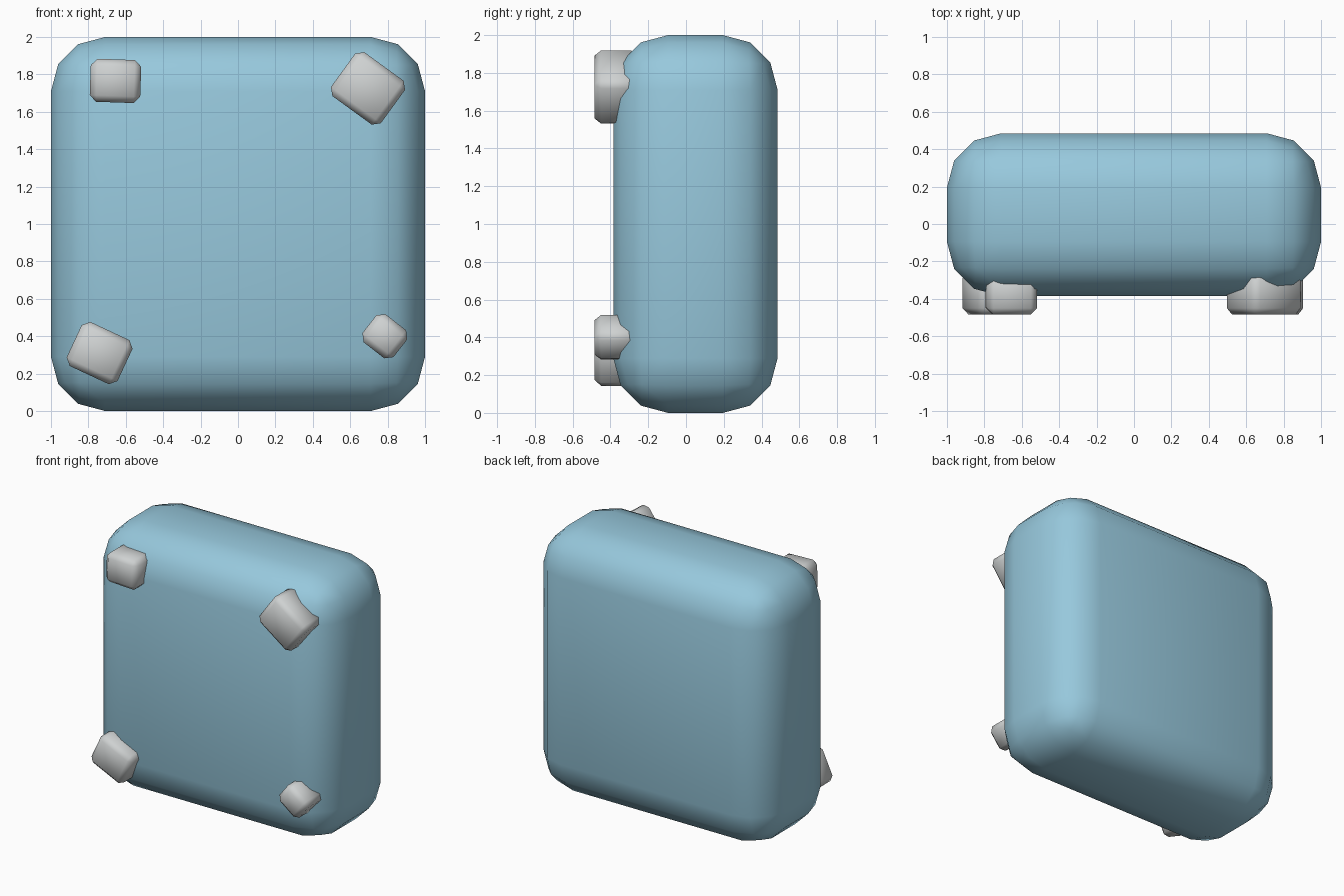
import bpy, math
from mathutils import Matrix, Vector

if "Cube" in bpy.data.objects:
    bpy.data.objects.remove(bpy.data.objects["Cube"])


def material(name, rgb):
    m = bpy.data.materials.new(name)
    m.diffuse_color = (*rgb, 1)
    m.use_nodes = True
    m.node_tree.nodes["Principled BSDF"].inputs["Base Color"].default_value = m.diffuse_color
    return m


BLUE = material("soft blue", (0.31, 0.58, 0.72))
GREY = material("pale stone grey", (0.62, 0.64, 0.64))


def rounded_box(name, center, size, bevel, segments, mat, tilt=0, smooth=180):
    """Bevelled box, tilted about the y axis."""
    bpy.ops.mesh.primitive_cube_add(size=1)
    ob = bpy.context.object
    ob.name = name
    ob.data.transform(Matrix.Diagonal((*size, 1)))
    ob.data.materials.append(mat)
    mod = ob.modifiers.new("rounding", "BEVEL")
    mod.width = bevel
    mod.segments = segments
    mod.limit_method = "NONE"
    bpy.ops.object.modifier_apply(modifier=mod.name)
    ob.data.transform(Matrix.Translation(Vector(center)) @ Matrix.Rotation(math.radians(tilt), 4, "Y"))
    if smooth >= 180:
        bpy.ops.object.shade_smooth()
    else:
        bpy.ops.object.shade_smooth_by_angle(angle=math.radians(smooth))
    return ob


# Main slab with generously rounded edges
rounded_box("slab_body", (0, 0.05, 1), (2, 0.87, 2), 0.29, 3, BLUE)

# Stone studs on the front corners: x, z, width, height, tilt
studs = {
    "stud_upper_left": (-0.655, 1.765, 0.27, 0.23, 2),
    "stud_upper_right": (0.695, 1.725, 0.33, 0.29, 36),
    "stud_lower_left": (-0.74, 0.31, 0.30, 0.26, 25),
    "stud_lower_right": (0.785, 0.40, 0.21, 0.19, 38),
}
for name, (x, z, w, h, tilt) in studs.items():
    rounded_box(name, (x, -0.37, z), (w, 0.23, h), 0.035, 1, GREY, tilt, 50)
